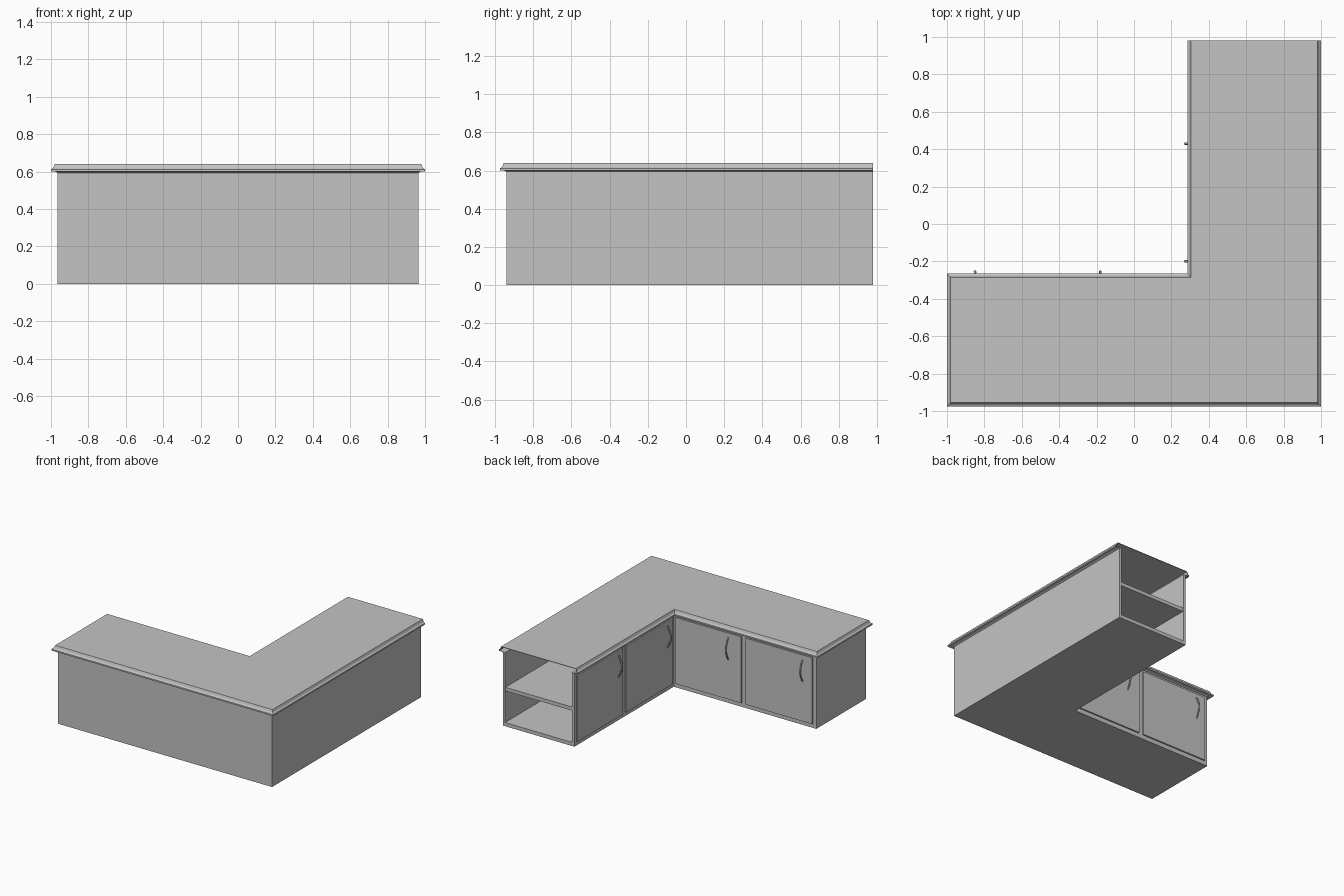
import bpy, bmesh, math
from mathutils import Vector

cube = bpy.data.objects.get("Cube")
if cube:
    bpy.data.objects.remove(cube)

grey = bpy.data.materials.new("plain_grey")
grey.use_nodes = True
COLOUR = (0.55, 0.55, 0.55, 1)
grey.diffuse_color = COLOUR
grey.node_tree.nodes["Principled BSDF"].inputs["Base Color"].default_value = COLOUR

# Main dimensions of the L-shaped cabinet
LEFT, RIGHT = -0.965, 0.965
FRONT, BACK = -0.94, 0.98
INNER_X, INNER_Y = 0.32, -0.30
HEIGHT, WALL, BASE = 0.6, 0.02, 0.03


def link(name, data):
    obj = bpy.data.objects.new(name, data)
    bpy.context.collection.objects.link(obj)
    data.materials.append(grey)
    return obj


def mesh_object(name, bm):
    mesh = bpy.data.meshes.new(name)
    bm.to_mesh(mesh)
    bm.free()
    return link(name, mesh)


def box(name, x, y, z):
    """Box from (min, max) ranges on each axis."""
    bm = bmesh.new()
    bmesh.ops.create_cube(bm, size=1)
    for v in bm.verts:
        v.co = [r[0] if c < 0 else r[1] for c, r in zip(v.co, (x, y, z))]
    return mesh_object(name, bm)


# Carcass panels
full = (0, HEIGHT)
above_base = (BASE, HEIGHT)
box("front_panel", (LEFT, RIGHT), (FRONT, FRONT + WALL), full)
box("outer_side_panel", (RIGHT - WALL, RIGHT), (FRONT + WALL, BACK), full)
box("closed_end_panel", (LEFT, LEFT + WALL), (FRONT + WALL, INNER_Y), full)
box("front_wing_base", (LEFT + WALL, INNER_X), (FRONT + WALL, INNER_Y), (0, BASE))
box("side_wing_base", (INNER_X, RIGHT - WALL), (FRONT + WALL, BACK), (0, BASE))
box("front_wing_face", (LEFT + WALL, INNER_X), (INNER_Y - WALL, INNER_Y), above_base)
box("side_wing_face", (INNER_X, INNER_X + WALL), (INNER_Y, BACK), above_base)
box("middle_shelf", (INNER_X + WALL, RIGHT - WALL), (FRONT + WALL, BACK - 0.005), (0.285, 0.315))

# Countertop: moulded shell, left open at the shelf end
outline = [Vector(p) for p in ((LEFT, FRONT), (RIGHT, FRONT), (RIGHT, BACK),
                               (INNER_X, BACK), (INNER_X, INNER_Y), (LEFT, INNER_Y))]
OPEN_EDGE = 2
profile = [(0, 0.594), (0.012, 0.6), (0.035, 0.6), (0.035, 0.612),
           (0.026, 0.617), (0.022, 0.622), (0.015, 0.64)]
count = len(outline)


def edge_offset(i, d):
    if i % count == OPEN_EDGE:
        return Vector((0, 0))
    e = (outline[(i + 1) % count] - outline[i % count]).normalized()
    return Vector((e.y, -e.x)) * d


bm = bmesh.new()
rings = []
for d, z in profile:
    ring = []
    for i, p in enumerate(outline):
        q = p + edge_offset(i - 1, d) + edge_offset(i, d)
        ring.append(bm.verts.new((q.x, q.y, z)))
    rings.append(ring)
for low, high in zip(rings, rings[1:]):
    for i in range(count):
        if i != OPEN_EDGE:
            j = (i + 1) % count
            bm.faces.new((low[i], low[j], high[j], high[i]))
bm.faces.new(rings[-1])
top = mesh_object("countertop", bm)
solid = top.modifiers.new("thickness", "SOLIDIFY")
solid.thickness = 0.005
solid.offset = -1


def handle(name, foot, out):
    """Bowed pull handle rising from foot and bulging along out."""
    curve = bpy.data.curves.new(name, "CURVE")
    curve.dimensions = "3D"
    curve.bevel_depth = 0.007
    curve.bevel_resolution = 1
    curve.use_fill_caps = True
    steps = 10
    spline = curve.splines.new("POLY")
    spline.points.add(steps)
    for i, pt in enumerate(spline.points):
        t = i / steps
        co = Vector(foot) + Vector(out) * 0.034 * math.sin(math.pi * t)
        pt.co = (co.x, co.y, co.z + 0.18 * t, 1)
        pt.radius = 0.7 + 0.3 * math.sin(math.pi * t)
    link(name, curve)


# Doors and handles: two on each inner face
PROUD = 0.012
door_z = (0.035, 0.575)
for n, (a, b, grip) in enumerate(((-0.935, -0.335, -0.85), (-0.295, 0.3, -0.18))):
    box(f"front_wing_door_{n + 1}", (a, b), (INNER_Y, INNER_Y + PROUD), door_z)
    handle(f"front_wing_handle_{n + 1}", (grip, INNER_Y + PROUD, 0.36), (0, 1, 0))
for n, (a, b, grip) in enumerate(((-0.275, 0.33, -0.2), (0.37, 0.955, 0.43))):
    box(f"side_wing_door_{n + 1}", (INNER_X - PROUD, INNER_X), (a, b), door_z)
    handle(f"side_wing_handle_{n + 1}", (INNER_X - PROUD, grip, 0.36), (-1, 0, 0))
